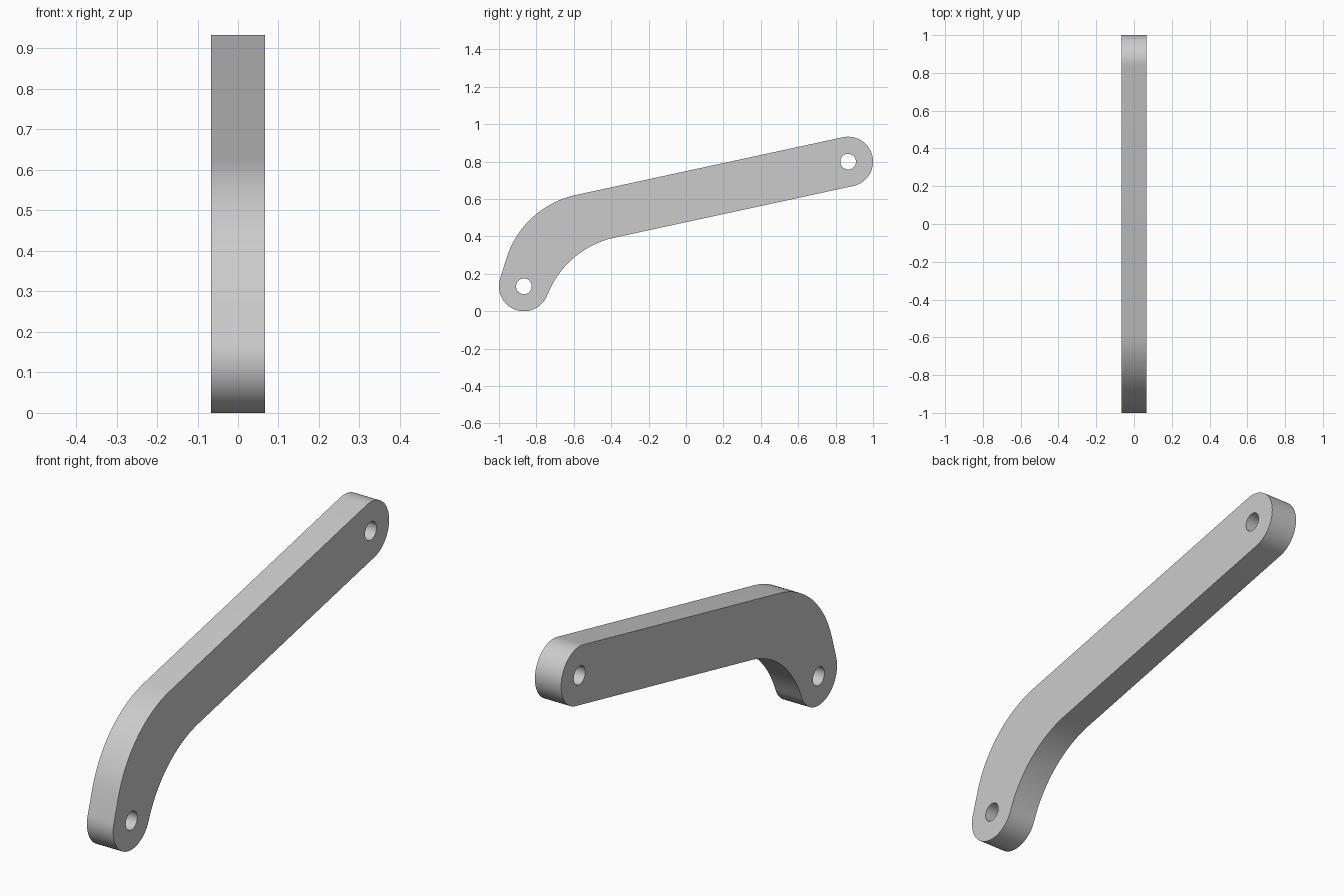
import bpy, bmesh
from math import radians, cos, sin, tan
from mathutils import Vector
from mathutils.geometry import intersect_line_line_2d, intersect_point_line

cube = bpy.data.objects.get("Cube")
if cube:
    bpy.data.objects.remove(cube, do_unlink=True)

END_R, HOLE_R, THICK, BEND_R = 0.1333, 0.042, 0.133, 0.5
LOW, HIGH = Vector((-0.8667, 0.1333)), Vector((0.8667, 0.8))
SLOPE, OUTER, INNER = 12.2, 73, 67      # edge directions in degrees


def polar(deg, r=1.0):
    return Vector((cos(radians(deg)), sin(radians(deg)))) * r


def arc(centre, r, start, end, steps):
    return [centre + polar(start + (end - start) * i / steps, r)
            for i in range(steps + 1)]


def bend(p, dir_p, q, dir_q, r):
    """Centre of the bend that joins two edges, lying below both of them."""
    a = p + polar(dir_p - 90, r)
    b = q + polar(dir_q - 90, r)
    u, v, d = polar(dir_p), polar(dir_q), b - a
    return a + u * (d.cross(v) / u.cross(v))


# Side outline: round ends, straight arm, and a bend on each edge
high_end = arc(HIGH, END_R, SLOPE - 90, SLOPE + 90, 32)
low_end = arc(LOW, END_R, OUTER + 90, INNER + 270, 32)
outer_c = bend(high_end[-1], SLOPE, low_end[0], OUTER, BEND_R)
inner_c = bend(high_end[0], SLOPE, low_end[-1], INNER, BEND_R)
outline = (high_end
           + arc(outer_c, BEND_R, SLOPE + 90, OUTER + 90, 24)
           + low_end
           + arc(inner_c, BEND_R, INNER + 90, SLOPE + 90, 24))
holes = [arc(c, HOLE_R, 0, 360, 32)[:-1] for c in (LOW, HIGH)]

# Fill the outline around the pin holes and extrude it across the width
bm = bmesh.new()
edges = []
for loop in [outline] + holes:
    verts = [bm.verts.new((-THICK / 2, p.x, p.y)) for p in loop]
    edges += [bm.edges.new((verts[i - 1], verts[i])) for i in range(len(verts))]
bmesh.ops.triangle_fill(bm, edges=edges, use_beauty=True, normal=(1, 0, 0))
side = bmesh.ops.extrude_face_region(bm, geom=bm.faces[:])
bmesh.ops.translate(bm, vec=(THICK, 0, 0),
                    verts=[g for g in side["geom"] if isinstance(g, bmesh.types.BMVert)])
bmesh.ops.recalc_face_normals(bm, faces=bm.faces[:])
mesh = bpy.data.meshes.new("bent_lever_arm")
bm.to_mesh(mesh)
bm.free()

# Plain grey finish
grey = bpy.data.materials.new("light_grey")
grey.use_nodes = True
grey.diffuse_color = (0.6, 0.6, 0.6, 1)
grey.node_tree.nodes["Principled BSDF"].inputs["Base Color"].default_value = grey.diffuse_color
mesh.materials.append(grey)

arm = bpy.data.objects.new("bent_lever_arm", mesh)
bpy.context.collection.objects.link(arm)
bpy.ops.object.select_all(action="DESELECT")
arm.select_set(True)
bpy.context.view_layer.objects.active = arm
bpy.ops.object.shade_smooth_by_angle(angle=radians(30))
